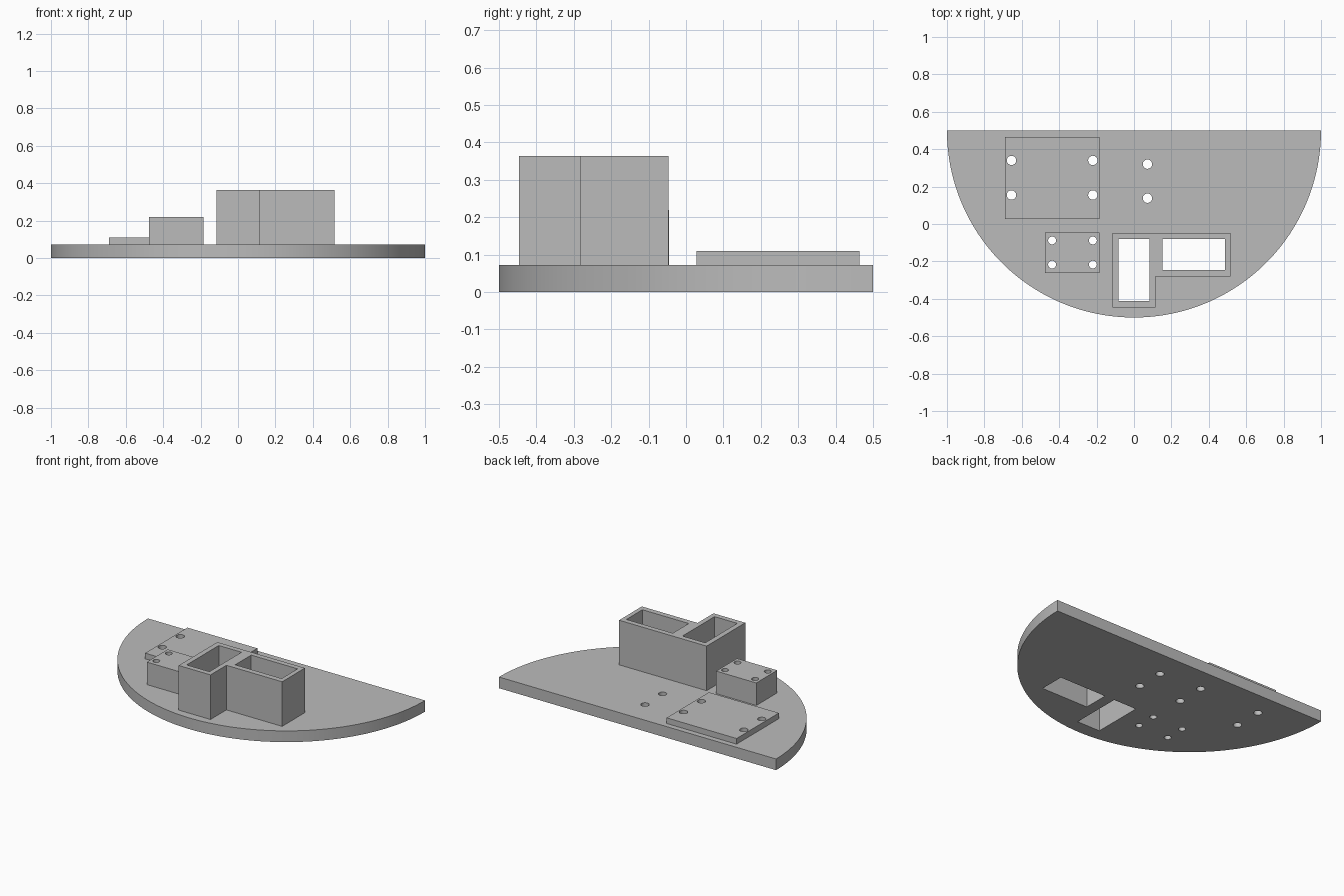
import bpy
import math

cube = bpy.data.objects.get("Cube")
if cube:
    bpy.data.objects.remove(cube, do_unlink=True)

# Single grey plastic
grey = bpy.data.materials.new("grey_plastic")
grey.use_nodes = True
colour = (0.5, 0.5, 0.5, 1)
grey.diffuse_color = colour
grey.node_tree.nodes["Principled BSDF"].inputs["Base Color"].default_value = colour


def rect(x0, x1, y0, y1):
    return [(x0, y0), (x1, y0), (x1, y1), (x0, y1)]


def arc(cx, cy, r, start, end, steps):
    angles = [start + (end - start) * i / steps for i in range(steps + 1)]
    return [(cx + r * math.cos(a), cy + r * math.sin(a)) for a in angles]


def hole(cx, cy, r):
    return arc(cx, cy, r, 0, math.tau, 32)[:-1]


def hole_grid(xs, ys, r):
    return [hole(x, y, r) for x in xs for y in ys]


def plate(name, outline, cutouts, bottom, top):
    """Extrude a flat outline with through-cutouts into a solid mesh."""
    curve = bpy.data.curves.new(name + "_profile", "CURVE")
    curve.dimensions = "2D"
    curve.fill_mode = "BOTH"
    curve.extrude = (top - bottom) / 2
    for loop in [outline] + cutouts:
        spline = curve.splines.new("POLY")
        spline.points.add(len(loop) - 1)
        for point, (x, y) in zip(spline.points, loop):
            point.co = (x, y, 0, 1)
        spline.use_cyclic_u = True
    obj = bpy.data.objects.new(name, curve)
    obj.location.z = (top + bottom) / 2
    bpy.context.collection.objects.link(obj)
    bpy.ops.object.select_all(action="DESELECT")
    obj.select_set(True)
    bpy.context.view_layer.objects.active = obj
    bpy.ops.object.convert(target="MESH")
    obj = bpy.context.object
    obj.name = name
    obj.data.materials.clear()
    obj.data.materials.append(grey)
    bpy.ops.object.shade_smooth_by_angle(angle=math.radians(30))
    return obj


DECK = 0.073

# Cutouts shared by the deck and the parts standing on it
pad_holes = hole_grid((-0.655, -0.22), (0.155, 0.34), 0.025)
block_holes = hole_grid((-0.438, -0.22), (-0.217, -0.088), 0.021)
deck_holes = hole_grid((0.072,), (0.138, 0.32), 0.025)
sockets = [rect(-0.082, 0.082, -0.412, -0.081), rect(0.152, 0.487, -0.246, -0.081)]

# Half-round deck, straight edge at the back
plate("base_deck", arc(0, 0.5, 1, math.pi, math.tau, 96),
      pad_holes + block_holes + deck_holes + sockets, 0, DECK)

# Low mounting pad and taller mounting block
plate("mounting_pad", rect(-0.69, -0.185, 0.028, 0.464), pad_holes, DECK, 0.11)
plate("mounting_block", rect(-0.475, -0.185, -0.262, -0.046), block_holes, DECK, 0.22)

# L-shaped tower with two open sockets
tower = [(-0.116, -0.446), (0.114, -0.446), (0.114, -0.282),
         (0.516, -0.282), (0.516, -0.047), (-0.116, -0.047)]
plate("socket_tower", tower, sockets, DECK, 0.364)
